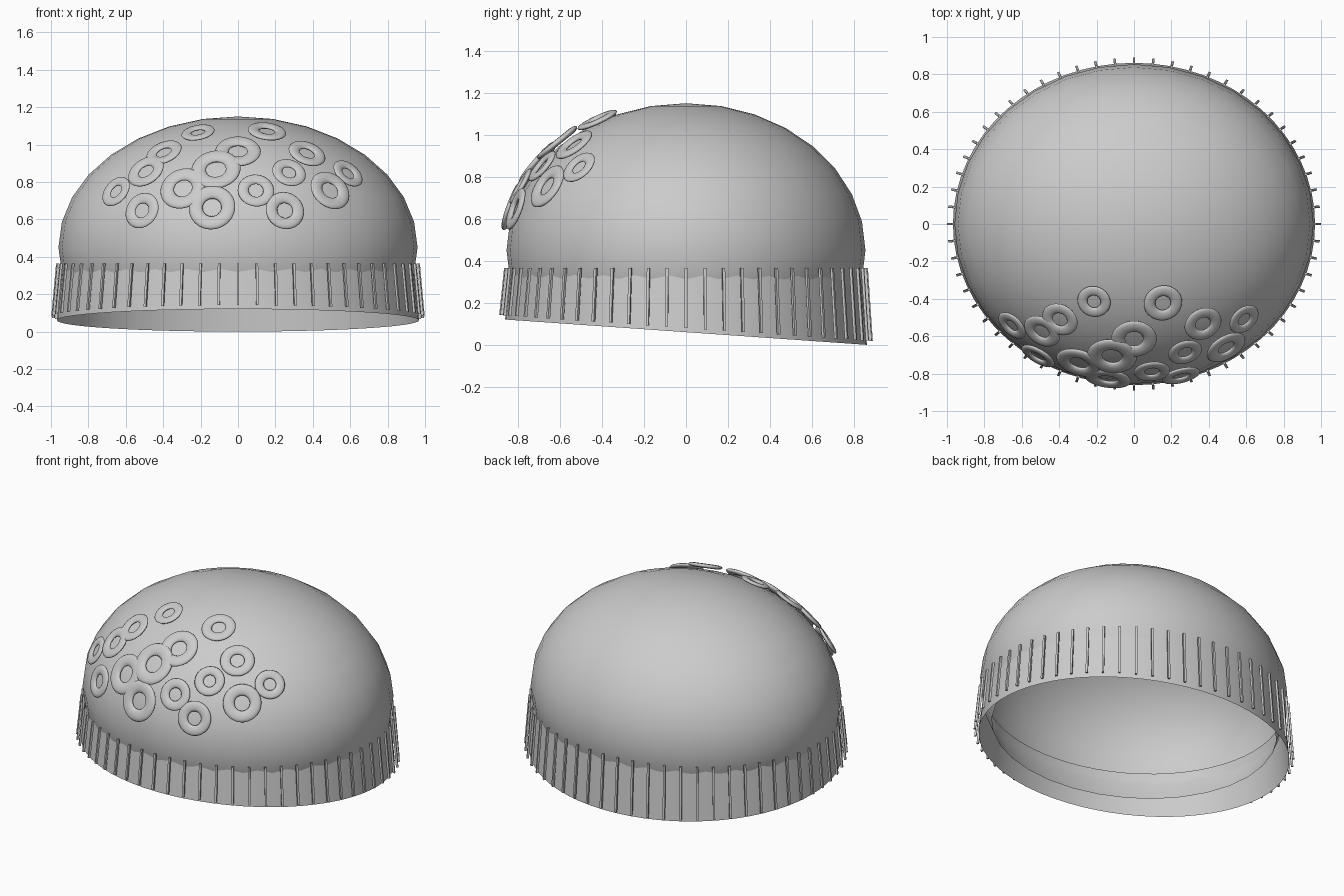
import bpy, bmesh
from math import sin, cos, pi, radians, sqrt
from mathutils import Vector, Matrix

if "Cube" in bpy.data.objects:
    bpy.data.objects.remove(bpy.data.objects["Cube"])

RATIO = 0.89                      # depth / width of the oval plan
A, C, ZC = 0.96, 0.70, 0.45       # dome half width, half height, centre height


def make(name, bm, smooth=40):
    mesh = bpy.data.meshes.new(name)
    bm.to_mesh(mesh)
    bm.free()
    ob = bpy.data.objects.new(name, mesh)
    bpy.context.collection.objects.link(ob)
    if smooth:
        bpy.ops.object.select_all(action='DESELECT')
        ob.select_set(True)
        bpy.context.view_layer.objects.active = ob
        bpy.ops.object.shade_smooth_by_angle(angle=radians(smooth))
    return ob


def hem(y):                       # slanted lower edge, lower at the back
    return 0.06 - 0.07 * y


# Dome: ellipsoid, open below the second ring under its widest line
bm = bmesh.new()
bmesh.ops.create_uvsphere(bm, u_segments=32, v_segments=16, radius=1)
low = [v for v in bm.verts if v.co.z < -sin(radians(25))]
bmesh.ops.delete(bm, geom=low, context='VERTS')
bmesh.ops.scale(bm, vec=(A, A * RATIO, C), verts=bm.verts)
bmesh.ops.translate(bm, vec=(0, 0, ZC), verts=bm.verts)
make("dome", bm)

# Band: thin open wall with a level top and slanted hem
bm = bmesh.new()
N = 64
rings = []
for r, top in ((0.968, False), (0.934, True)):
    row = []
    for i in range(N):
        a = 2 * pi * i / N
        x, y = r * cos(a), r * RATIO * sin(a)
        row.append(bm.verts.new((x, y, 0.38 if top else hem(y))))
    rings.append(row)
for i in range(N):
    j = (i + 1) % N
    bm.faces.new((rings[0][i], rings[0][j], rings[1][j], rings[1][i]))
make("band", bm)

# Ribs: thin upright bars standing just off the band
bm = bmesh.new()
for i in range(60):
    a = 2 * pi * i / 60
    out = Vector((cos(a) * RATIO, sin(a), 0)).normalized()
    side = Vector((-out.y, out.x, 0))
    ends = []
    for r, top in ((0.992, False), (0.966, True)):
        p = Vector((r * cos(a), r * RATIO * sin(a), 0))
        p.z = 0.365 if top else hem(p.y) + 0.02
        ends.append([bm.verts.new(p + side * s * 0.0065 + out * o * 0.0065)
                     for s, o in ((-1, -1), (-1, 1), (1, 1), (1, -1))])
    b, t = ends
    for k in range(4):
        m = (k + 1) % 4
        bm.faces.new((b[k], b[m], t[m], t[k]))
    bm.faces.new(b[::-1])
    bm.faces.new(t)
bmesh.ops.recalc_face_normals(bm, faces=bm.faces)
make("band_ribs", bm, 0)


# Flattened rings lying on the front of the dome
def ring(name, x, z, outer, flat=0.4, nu=40, nv=12):
    a, b, c = A + 0.02, A * RATIO + 0.02, C + 0.02
    y = -b * sqrt(max(0, 1 - (x / a) ** 2 - ((z - ZC) / c) ** 2))
    normal = Vector((x / a ** 2, y / b ** 2, (z - ZC) / c ** 2))
    R, r = outer * 0.7, outer * 0.3
    bm = bmesh.new()
    g = [[bm.verts.new(((R + r * cos(2 * pi * j / nv)) * cos(2 * pi * i / nu),
                        (R + r * cos(2 * pi * j / nv)) * sin(2 * pi * i / nu),
                        flat * r * sin(2 * pi * j / nv)))
          for j in range(nv)] for i in range(nu)]
    for i in range(nu):
        for j in range(nv):
            i2, j2 = (i + 1) % nu, (j + 1) % nv
            bm.faces.new((g[i][j], g[i2][j], g[i2][j2], g[i][j2]))
    rot = normal.to_track_quat('Z', 'Y').to_matrix().to_4x4()
    bmesh.ops.transform(bm, matrix=Matrix.Translation((x, y, z)) @ rot, verts=bm.verts)
    make(name, bm, 80)


spots = [(-.214, 1.064, .09), (.155, 1.07, .103), (-.396, .957, .10),
         (-.492, .856, .105), (-.652, .749, .09), (-.513, .647, .10),
         (-.294, .765, .125), (-.118, .866, .133), (0, .963, .122),
         (-.139, .663, .125), (.096, .754, .098), (.251, .647, .105),
         (.273, .85, .092), (.369, .952, .103), (.492, .754, .115),
         (.588, .845, .09)]
for n, s in enumerate(spots, 1):
    ring("ring_%02d" % n, *s)
